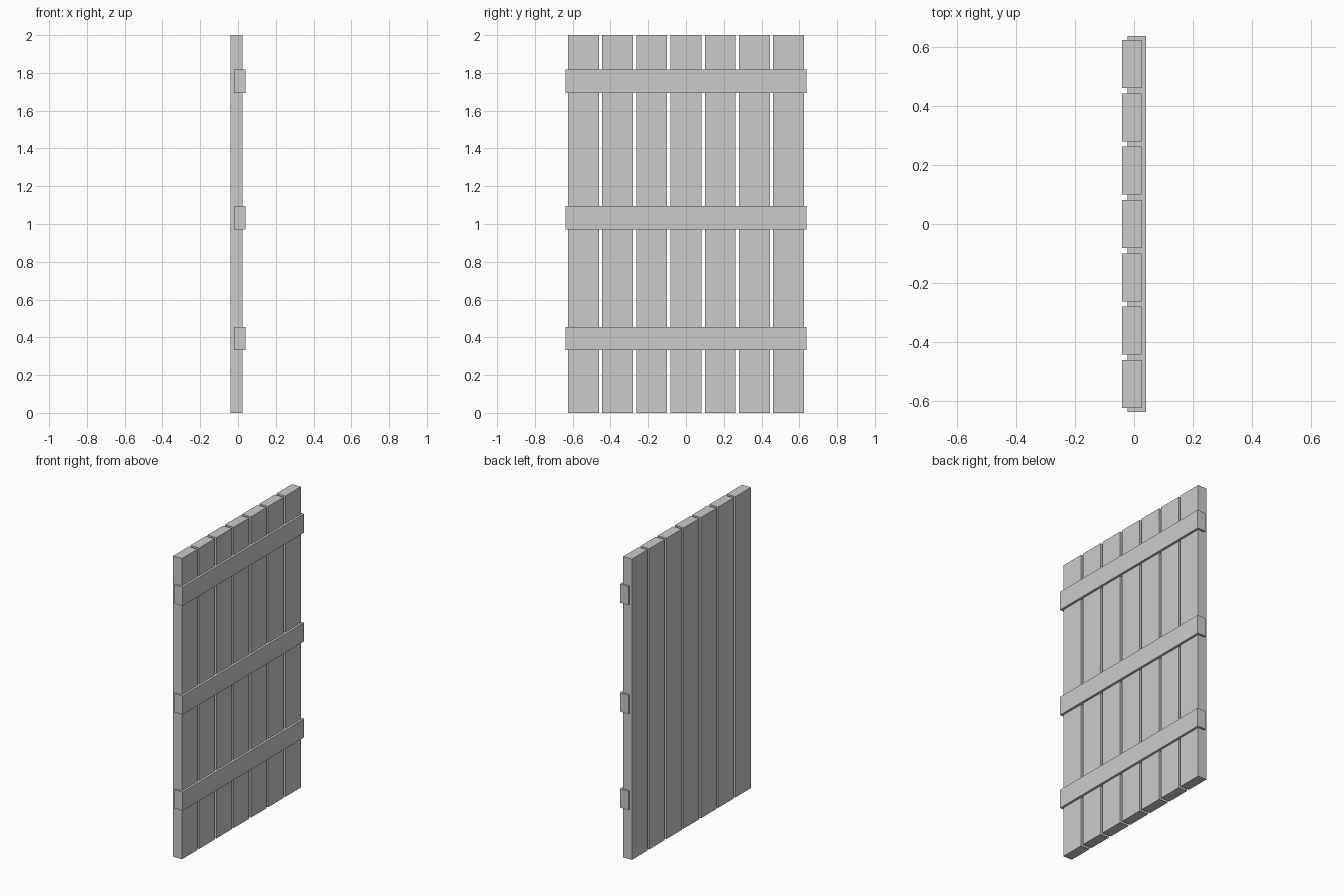
import bpy

if "Cube" in bpy.data.objects:
    bpy.data.objects.remove(bpy.data.objects["Cube"])


def box(name, x0, x1, y0, y1, z0, z1):
    """Axis-aligned box given by its limits."""
    bpy.ops.mesh.primitive_cube_add(size=1)
    ob = bpy.context.object
    ob.name = name
    ob.location = ((x0 + x1) / 2, (y0 + y1) / 2, (z0 + z1) / 2)
    ob.scale = (x1 - x0, y1 - y0, z1 - z0)
    bpy.ops.object.transform_apply(location=True, rotation=False, scale=True)
    return ob


# Seven upright planks with narrow gaps
PITCH, WIDTH = 0.181, 0.163
for i in range(7):
    y = (i - 3) * PITCH
    box(f"plank_{i + 1}", -0.04, 0.025, y - WIDTH / 2, y + WIDTH / 2, 0, 2)

# Three cross rails let into the planks, slightly overhanging at both ends
for name, z in (("lower", 0.394), ("middle", 1.033), ("upper", 1.756)):
    box(f"{name}_rail", -0.022, 0.04, -0.638, 0.638, z - 0.062, z + 0.062)
